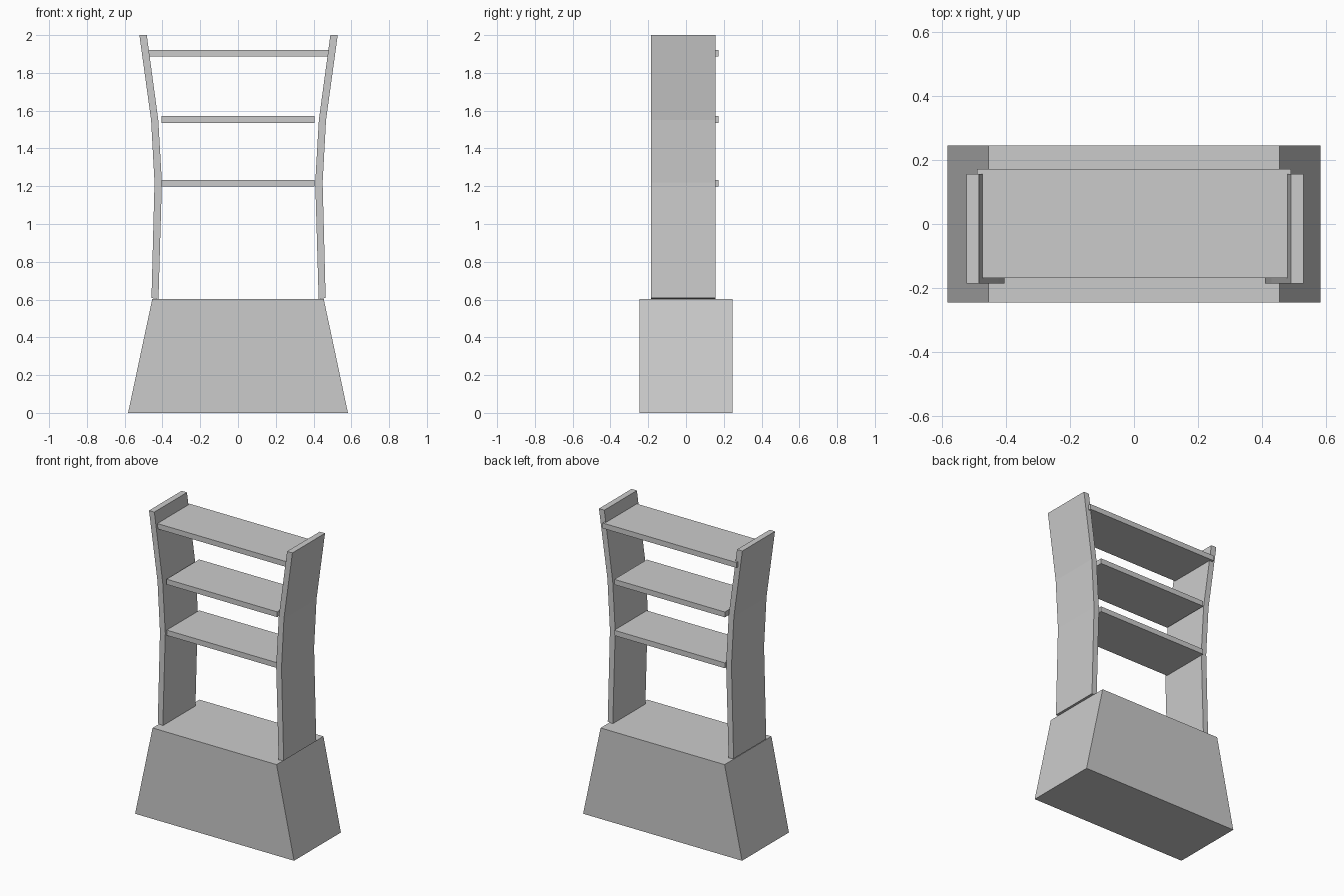
import bpy, bmesh

if "Cube" in bpy.data.objects:
    bpy.data.objects.remove(bpy.data.objects["Cube"])


def extrude_profile(name, pts, y0, y1):
    """Solid made from an x-z outline swept from y0 to y1."""
    bm = bmesh.new()
    face = bm.faces.new([bm.verts.new((x, y0, z)) for x, z in pts])
    res = bmesh.ops.extrude_face_region(bm, geom=[face])
    moved = [v for v in res["geom"] if isinstance(v, bmesh.types.BMVert)]
    bmesh.ops.translate(bm, verts=moved, vec=(0, y1 - y0, 0))
    bmesh.ops.recalc_face_normals(bm, faces=bm.faces)
    me = bpy.data.meshes.new(name)
    bm.to_mesh(me)
    bm.free()
    ob = bpy.data.objects.new(name, me)
    bpy.context.collection.objects.link(ob)
    return ob


# Tapered plinth
extrude_profile("base", [(-0.582, 0), (0.582, 0), (0.454, 0.602), (-0.454, 0.602)],
                -0.245, 0.245)

# Bowed side panels: outer edge upward, inner edge downward
outer = [(0.461, 0.608), (0.445, 1.22), (0.463, 1.55), (0.525, 2.0)]
inner = [(0.486, 2.0), (0.425, 1.55), (0.406, 1.22), (0.424, 0.603)]
for name, side in (("left_panel", -1), ("right_panel", 1)):
    extrude_profile(name, [(side * x + 0.003, z) for x, z in outer + inner],
                    -0.185, 0.156)

# Shelves, set slightly back from the panel fronts
for name, half, z in (("lower_shelf", 0.405, 1.199),
                      ("middle_shelf", 0.405, 1.536),
                      ("top_shelf", 0.49, 1.886)):
    t = 0.035
    extrude_profile(name, [(-half, z), (half, z), (half, z + t), (-half, z + t)],
                    -0.169, 0.172)
